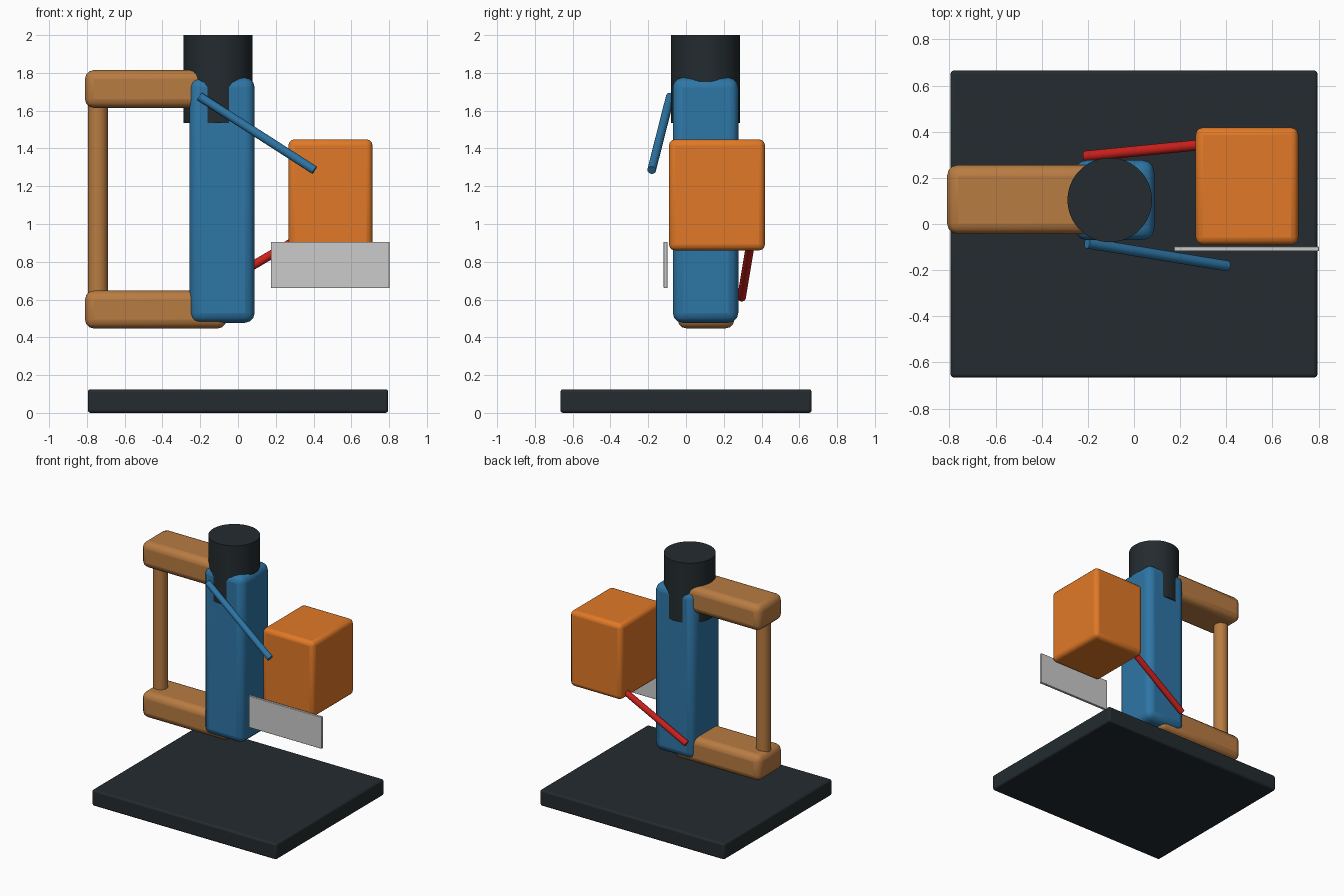
import bpy
from mathutils import Vector

if "Cube" in bpy.data.objects:
    bpy.data.objects.remove(bpy.data.objects["Cube"])


def material(name, r, g, b):
    m = bpy.data.materials.new(name)
    m.diffuse_color = (r, g, b, 1)
    m.use_nodes = True
    m.node_tree.nodes["Principled BSDF"].inputs["Base Color"].default_value = m.diffuse_color
    return m


DARK = material("dark_steel", 0.017, 0.024, 0.028)
BLUE = material("blue_paint", 0.027, 0.18, 0.38)
COPPER = material("copper", 0.48, 0.2, 0.055)
ORANGE = material("orange_paint", 0.75, 0.19, 0.02)
RED = material("red_hose", 0.6, 0.015, 0.012)
PALE = material("pale_plate", 0.55, 0.57, 0.55)


def finish(ob, name, mat):
    ob.name = name
    ob.data.materials.append(mat)
    bpy.ops.object.shade_smooth_by_angle(angle=0.6)
    return ob


def box(name, lo, hi, mat, bevel, segments=3):
    lo, hi = Vector(lo), Vector(hi)
    bpy.ops.mesh.primitive_cube_add(size=1, location=(lo + hi) / 2)
    ob = bpy.context.object
    ob.scale = hi - lo
    bpy.ops.object.transform_apply(location=False, rotation=False, scale=True)
    finish(ob, name, mat)
    mod = ob.modifiers.new("rounded_edges", 'BEVEL')
    mod.width = bevel
    mod.segments = segments
    return ob


def rod(name, start, end, radius, mat, sides=32):
    start, end = Vector(start), Vector(end)
    axis = end - start
    bpy.ops.mesh.primitive_cylinder_add(
        vertices=sides, radius=radius, depth=axis.length, location=(start + end) / 2,
        rotation=axis.to_track_quat('Z', 'Y').to_euler())
    return finish(bpy.context.object, name, mat)


# Floor plate
box("base_plate", (-0.795, -0.665, 0), (0.795, 0.665, 0.125), DARK, 0.015)

# Main body and round mounting flange
box("gun_body", (-0.256, -0.07, 0.477), (0.088, 0.277, 1.775), BLUE, 0.052)
rod("mounting_flange", (-0.105, 0.104, 1.535), (-0.105, 0.104, 2.0), 0.183, DARK, 64)

# Two arms, each carrying an electrode; the tips meet in the middle
for side, z, inward in (("lower", 0.547, 0.1), ("upper", 1.715, -0.1)):
    box(side + "_arm", (-0.81, -0.044, z - 0.1), (-0.06, 0.256, z + 0.1), COPPER, 0.047)
    rod(side + "_electrode", (-0.742, 0.105, z + inward * 0.5), (-0.742, 0.105, 1.11), 0.053, COPPER)

# Motor housing and thin name plate
box("motor_housing", (0.267, -0.09, 0.86), (0.712, 0.418, 1.448), ORANGE, 0.032)
box("name_plate", (0.174, -0.118, 0.66), (0.802, -0.098, 0.906), PALE, 0.003, 2)

# Supply hoses
rod("blue_hose", (-0.203, -0.083, 1.675), (0.405, -0.182, 1.285), 0.023, BLUE, 24)
rod("red_hose", (-0.21, 0.294, 0.61), (0.4, 0.354, 0.97), 0.023, RED, 24)
